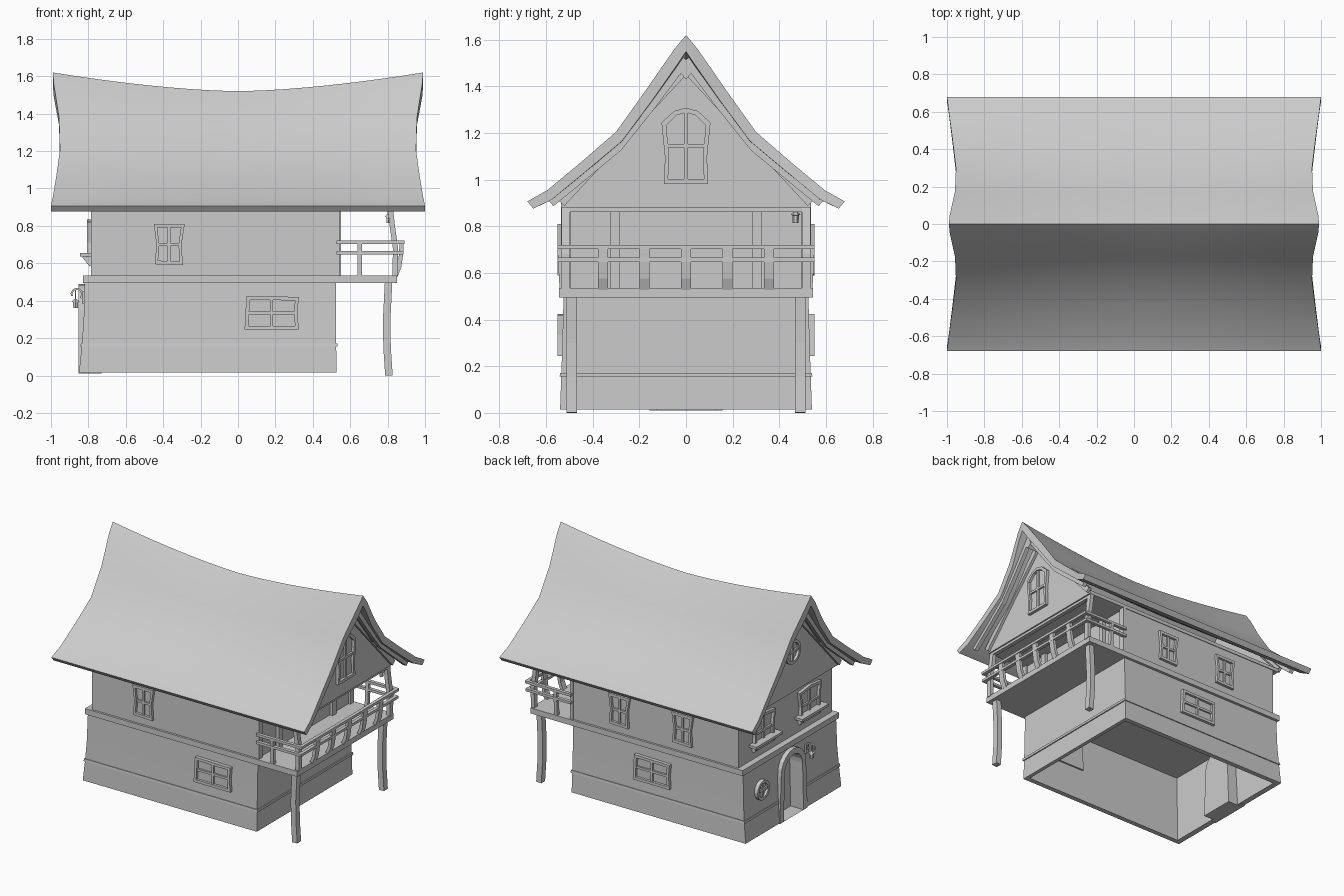
import bpy, bmesh, math
from mathutils import Vector, Matrix

if "Cube" in bpy.data.objects:
    bpy.data.objects.remove(bpy.data.objects["Cube"])


def obj(name, verts, faces):
    me = bpy.data.meshes.new(name)
    me.from_pydata([tuple(v) for v in verts], [], faces)
    bm = bmesh.new()
    bm.from_mesh(me)
    bmesh.ops.recalc_face_normals(bm, faces=bm.faces)
    bm.to_mesh(me)
    bm.free()
    o = bpy.data.objects.new(name, me)
    bpy.context.collection.objects.link(o)
    return o


def loft(name, rings, closed=False):
    """Skin between equal rings; closed joins last to first, otherwise capped."""
    n, m = len(rings[0]), len(rings)
    faces = []
    for i in range(m if closed else m - 1):
        a, b = i * n, ((i + 1) % m) * n
        faces += [(a + j, a + (j + 1) % n, b + (j + 1) % n, b + j) for j in range(n)]
    if not closed:
        faces += [tuple(range(n)), tuple(range((m - 1) * n, m * n))]
    return obj(name, [v for r in rings for v in r], faces)


def box(name, x0, x1, y0, y1, z0, z1):
    return loft(name, [[(x0, y0, z), (x1, y0, z), (x1, y1, z), (x0, y1, z)] for z in (z0, z1)])


def sweep(name, pts, a, b, ref=None):
    """Rectangular bar along a path; a and b are half sizes."""
    pts = [Vector(p) for p in pts]
    rings = []
    for i, p in enumerate(pts):
        t = (pts[min(i + 1, len(pts) - 1)] - pts[max(i - 1, 0)]).normalized()
        r = Vector(ref) if ref else Vector((0, 1, 0) if abs(t.z) > .8 else (0, 0, 1))
        s = t.cross(r).normalized()
        u = s.cross(t)
        rings.append([p + s * a + u * b, p - s * a + u * b, p - s * a - u * b, p + s * a - u * b])
    return loft(name, rings)


# Outline parts: local (u, v, n) on a wall facing -y, turned by angle about z
def place(o, at, angle):
    base = Matrix(((1, 0, 0), (0, 0, -1), (0, 1, 0))).to_4x4()
    o.data.transform(Matrix.Translation(at) @ Matrix.Rotation(math.radians(angle), 4, 'Z') @ base)
    bm = bmesh.new()
    bm.from_mesh(o.data)
    bmesh.ops.recalc_face_normals(bm, faces=bm.faces)
    bm.to_mesh(o.data)
    bm.free()
    return o


def panel(name, out, n0, n1, at, angle):
    return place(loft(name, [[(u, v, n) for u, v in out] for n in (n0, n1)]), at, angle)


def ring(name, out, k, n0, n1, at, angle):
    w, h = max(u for u, v in out), max(v for u, v in out)
    inn = [(u * (1 - k / w), v * (1 - k / h)) for u, v in out]
    rs = [[(u, v, n) for u, v in o] for o, n in ((out, n0), (out, n1), (inn, n1), (inn, n0))]
    return place(loft(name, rs, True), at, angle)


def window(name, out, at, angle, depth=.022, bar=.008, frame=.02):
    w, h = max(u for u, v in out) - frame, max(v for u, v in out) - frame
    panel(name + "_pane", out, -.04, .004, at, angle)
    ring(name + "_frame", out, frame, 0, depth, at, angle)
    for part, a, b in (("upright", bar, h), ("crossbar", w, bar)):
        panel(f"{name}_{part}", [(-a, -b), (a, -b), (a, b), (-a, b)], 0, depth * .75, at, angle)


# Roof: sagging ridge, flared ends, built as a closed shell
top = [(0, 1.62, .99), (.05, 1.56, .985), (.175, 1.38, .957), (.30, 1.205, .952),
       (.45, 1.075, .97), (.595, .955, .99), (.68, .907, 1.0)]
under = [(.655, .876, 1.0), (.575, .915, .988), (.43, 1.035, .97), (.275, 1.165, .952),
         (.145, 1.34, .957), (.04, 1.49, .985), (0, 1.55, .99)]
half = top + under
loop = half[:-1] + [half[-1]] + [(-y, z, x) for y, z, x in reversed(half[1:-1])]
sections = []
for i in range(17):
    s = -1 + i / 8
    sag = .1 * (1 - abs(s) ** 1.6)
    sections.append([(s * x, y, z - sag * max(0, (z - .907) / .713)) for y, z, x in loop])
n = len(loop)
m = len(half)
roof = loft("roof", sections)
# replace the concave end caps with quads between top and underside
bm = bmesh.new()
bm.from_mesh(roof.data)
bm.verts.ensure_lookup_table()
bmesh.ops.delete(bm, geom=[f for f in bm.faces if len(f.verts) > 4], context='FACES_ONLY')
for off in (0, 16 * n):
    for side in (1, -1):
        idx = [off + (side * k) % n for k in range(m)]
        for k in range(len(top) - 1):
            bm.faces.new([bm.verts[idx[q]] for q in (k, k + 1, m - 2 - k, m - 1 - k)])
bmesh.ops.recalc_face_normals(bm, faces=bm.faces)
bm.to_mesh(roof.data)
bm.free()
bpy.context.view_layer.objects.active = roof
roof.select_set(True)
bpy.ops.object.shade_smooth_by_angle(angle=math.radians(32))

# Lower walls: hollow, open below, flared at the foot
def rect(x0, x1, y, z):
    return [(x0, -y, z), (x1, -y, z), (x1, y, z), (x0, y, z)]


walls = loft("lower_walls", [
    rect(-.85, .527, .54, .015), rect(-.836, .525, .535, .155), rect(-.825, .525, .53, .3),
    rect(-.82, .525, .525, .5), rect(-.80, .5, .5, .5), rect(-.81, .5, .505, .015)], True)
band = loft("wall_band", [rect(-.842, .533, .542, .155), rect(-.84, .533, .54, .172),
                          rect(-.82, .51, .51, .172), rect(-.82, .51, .51, .155)], True)

# Arched doorway, cut through and lined
def arch(w, h, lift=0):
    a = [(w * math.cos(t), h - w + w * math.sin(t)) for t in [math.pi * k / 10 for k in range(11)]]
    return [(w * 1.12, lift)] + a + [(-w * 1.12, lift)]


for o in (walls, band):
    cutter = panel("door_cutter", arch(.11, .445, -.05), -.1, .2, (-.83, 0, 0), -90)
    mod = o.modifiers.new("door", 'BOOLEAN')
    mod.object, mod.operation, mod.solver = cutter, 'DIFFERENCE', 'EXACT'
    bpy.context.view_layer.objects.active = o
    bpy.ops.object.modifier_apply(modifier="door")
    bpy.data.objects.remove(cutter)
outer, inner = arch(.14, .48), arch(.10, .44)
place(loft("door_frame", [[(u, v + .01, d) for u, v in a] for a, d in
                          ((outer, -.01), (outer, .022), (inner, .022), (inner, -.10), (arch(.115, .455), -.10), (arch(.115, .455), -.01))],
           True), (-.83, 0, 0), -90)
panel("door", arch(.105, .45, .01), -.1, -.08, (-.83, 0, 0), -90)

# Upper storey and floors
box("floor_slab", -.83, .85, -.545, .545, .495, .535)
box("upper_walls", -.785, .527, -.53, .53, .53, .89)
box("attic_floor", -.83, .84, -.535, .535, .88, .905)
box("balcony_beam", .80, .83, -.5, .5, .862, .885)

# Gables with trim and ridge beam ends
for side, x in (("left", -.83), ("right", .84)):
    d = math.copysign(1, x)
    loft(side + "_gable", [[(q, -.53, .9), (q, .53, .9), (q, 0, 1.475)] for q in (x - d * .04, x)])
    for s in (-1, 1):
        sweep(f"{side}_gable_trim_{s}", [(x + d * .008, s * .535, .9), (x + d * .008, 0, 1.475)], .012, .018)
        sweep(f"{side}_barge_beam_{s}", [(x + d * .08, s * y, z) for y, z in
              ((.58, .90), (.44, 1.015), (.29, 1.14), (.15, 1.315), (0, 1.515))], .015, .018, (0, 0, 1))
    loft(side + "_ridge_beam", [[(q, 0, 1.43), (q, .032, 1.467), (q, 0, 1.50), (q, -.032, 1.467)]
                                for q in (x - d * .05, x + d * .1)])

# Windows
tall = [(-.075, -.105), (.075, -.11), (.068, 0), (.085, .11), (-.08, .11), (-.066, 0)]
wide = [(-.145, -.09), (.145, -.09), (.138, 0), (.145, .085), (-.135, .09), (-.14, 0)]
square = [(-.115, -.115), (.115, -.115), (.105, 0), (.125, .11), (0, .125), (-.125, .11), (-.105, 0)]
pointed = [(-.095, -.163), (.095, -.163), (.09, -.05), (.105, .10), (.05, .15), (0, .163),
           (-.05, .15), (-.105, .10), (-.09, -.05)]
def disc(r):
    return [(r * math.cos(k * math.pi / 8), r * math.sin(k * math.pi / 8)) for k in range(16)]


window("front_upper_window", tall, (-.37, -.528, .70), 0)
window("front_lower_window", wide, (.18, -.53, .335), 0)
for i, x in enumerate((.15, -.35)):
    window(f"back_upper_window_{i}", tall, (x, .528, .70), 180)
window("back_lower_window", wide, (-.11, .53, .335), 180)
window("right_gable_window", pointed, (.84, 0, 1.145), 90)
window("left_gable_round_window", disc(.085), (-.83, 0, 1.18), -90)
window("left_round_window", disc(.07), (-.828, .335, .32), -90)
for s in (-1, 1):
    window(f"left_upper_window_{s}", square, (-.785, s * .26, .71), -90)
    box(f"window_shelf_{s}", -.845, -.78, s * .26 - .15, s * .26 + .15, .636, .654)
    for k in (-.1, .1):
        sweep(f"shelf_bracket_{s}_{k}", [(-.785, s * .26 + k, .59), (-.825, s * .26 + k, .638)], .01, .01, (0, 1, 0))

# Balcony posts and railings
for s in (-1, 1):
    sweep(f"lower_post_{s}", [(.807, s * .49, 0), (.797, s * .49, .15), (.795, s * .49, .3), (.805, s * .49, .5)], .02, .022)
    sweep(f"upper_post_{s}", [(.84, s * .515, .53), (.842, s * .515, .68), (.825, s * .515, .8), (.815, s * .515, .89)], .014, .018)
    sweep(f"wall_corner_post_{s}", [(.53, s * .515, .53), (.53, s * .515, .89)], .012, .02)
    sweep(f"wall_post_{s}", [(.535, s * .305, .53), (.535, s * .305, .885)], .015, .02)
    sweep(f"side_baluster_{s}", [(.65, s * .53, .53), (.652, s * .54, .715)], .012, .012)
    for z, x in ((.712, .885), (.657, .88)):
        sweep(f"side_rail_{s}_{z}", [(.527, s * .54, z), (x, s * .54, z)], .012, .009)
for z, x in ((.712, .878), (.657, .872)):
    sweep(f"front_rail_{z}", [(x, -.55, z), (x, .55, z)], .012, .009)
for k in range(-2, 3):
    y = k * .178
    sweep(f"baluster_{k + 2}", [(.842, y, .53), (.862, y, .58), (.872, y, .65), (.875, y, .735 - .015)], .011, .022)

# Lanterns: curled bracket by the door, small hanging one on the balcony
def lantern(name, x, y, z0, z1, r):
    h = z1 - z0
    rs = [[(x + q * r * math.cos(a), y + q * r * math.sin(a), z0 + f * h)
           for a in [math.pi * (2 * k + 1) / 6 for k in range(6)]]
          for f, q in ((0, .75), (.65, .85), (.66, 1.25), (.8, 1.0), (1, .3))]
    loft(name, rs)


curl = [(-.862 + .028 * math.cos(a), -.18, .435 + .028 * math.sin(a)) for a in [math.radians(d) for d in range(-40, 215, 30)]]
sweep("lantern_bracket", curl, .005, .006, (0, 1, 0))
sweep("lantern_arm", [(-.815, -.18, .41), (-.842, -.18, .42)], .006, .006, (0, 1, 0))
box("lantern_plate", -.835, -.815, -.195, -.165, .385, .45)
lantern("door_lantern", -.868, -.18, .36, .41, .019)
sweep("lantern_hook", [(-.868, -.18, .405), (-.868, -.18, .46)], .003, .003)
lantern("balcony_lantern", .805, .47, .815, .865, .017)
sweep("balcony_lantern_hook", [(.805, .47, .86), (.805, .47, .89)], .004, .004)
